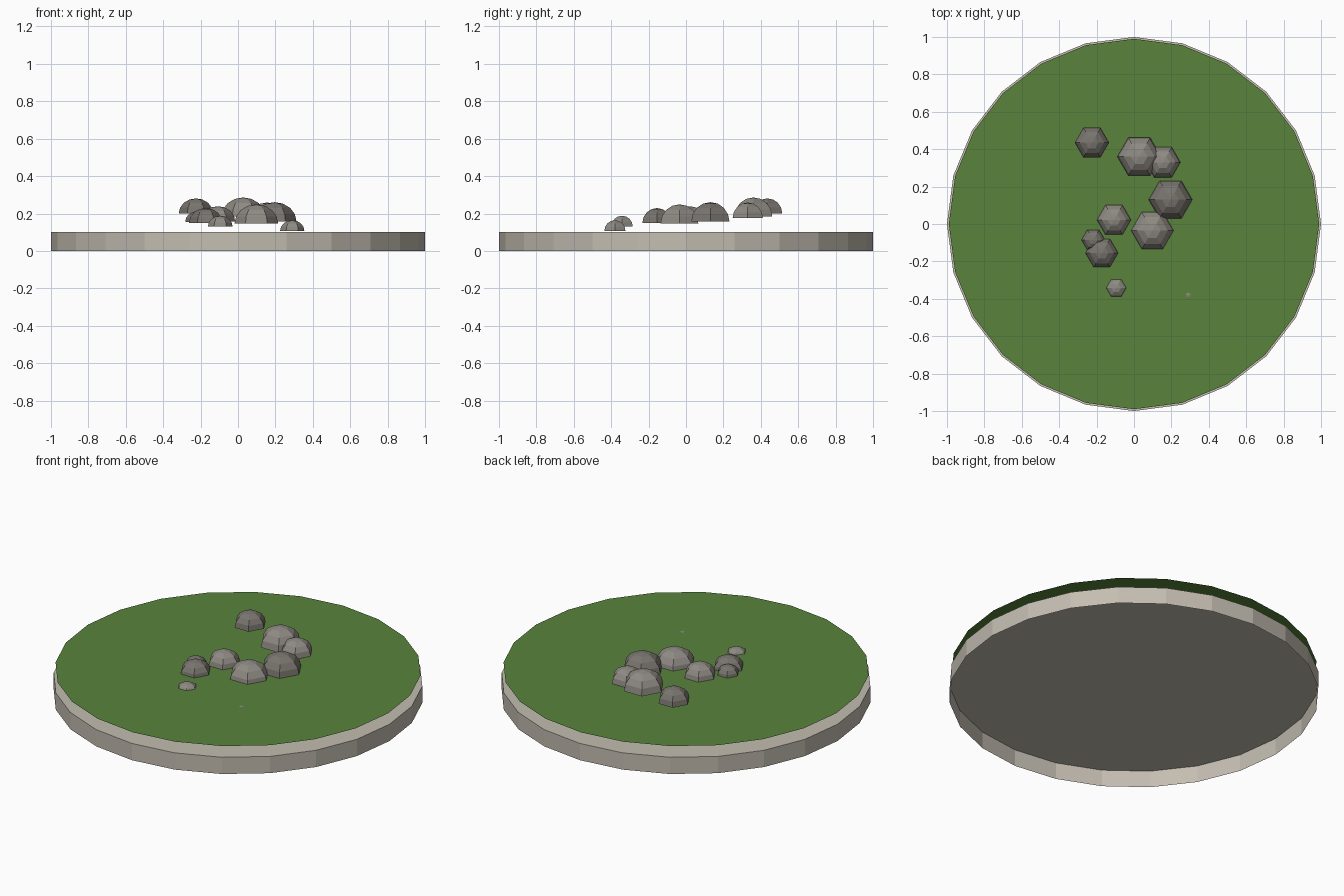
import bpy, bmesh
from math import sin, cos, pi

if "Cube" in bpy.data.objects:
    bpy.data.objects.remove(bpy.data.objects["Cube"])


def material(name, rgb):
    m = bpy.data.materials.new(name)
    m.diffuse_color = (*rgb, 1)
    m.use_nodes = True
    m.node_tree.nodes["Principled BSDF"].inputs["Base Color"].default_value = m.diffuse_color
    return m


def add(name, bm, mat):
    me = bpy.data.meshes.new(name)
    bm.to_mesh(me)
    bm.free()
    me.materials.append(mat)
    ob = bpy.data.objects.new(name, me)
    bpy.context.collection.objects.link(ob)
    return ob


def ring(bm, n, r, z):
    return [bm.verts.new((r * cos(2 * pi * i / n), r * sin(2 * pi * i / n), z))
            for i in range(n)]


def band(bm, low, high):
    n = len(low)
    for i in range(n):
        j = (i + 1) % n
        bm.faces.new((low[i], low[j], high[j], high[i]))


stone = material("stone", (0.55, 0.51, 0.44))
grass = material("grass", (0.10, 0.23, 0.045))
light_rock = material("light_rock", (0.27, 0.25, 0.225))
dark_rock = material("dark_rock", (0.19, 0.175, 0.155))

SIDES = 24

# Stone base: wall with a top, open underneath
bm = bmesh.new()
low, high = ring(bm, SIDES, 1, 0), ring(bm, SIDES, 1, 0.1)
band(bm, low, high)
bm.faces.new(high)
add("stone_base", bm, stone)

# Thin grass sheet hovering just above the base
bm = bmesh.new()
bm.faces.new(ring(bm, SIDES, 0.99, 0.162))
add("grass_disc", bm, grass)


# Rocks: six-sided open domes, slightly flattened
def rock(name, x, y, z, r, mat, rings=4, flat=0.88):
    bm = bmesh.new()
    prev = ring(bm, 6, r, 0)
    for k in range(1, rings):
        a = pi / 2 * k / rings
        cur = ring(bm, 6, r * cos(a), r * flat * sin(a))
        band(bm, prev, cur)
        prev = cur
    top = bm.verts.new((0, 0, r * flat))
    for i in range(6):
        bm.faces.new((prev[i], prev[(i + 1) % 6], top))
    add(name, bm, mat).location = (x, y, z)


L, D = light_rock, dark_rock
rocks = [
    (-0.225, 0.435, 0.200, 0.092, D),
    (0.028, 0.360, 0.183, 0.117, L),
    (0.155, 0.330, 0.177, 0.093, L),
    (0.195, 0.130, 0.157, 0.118, D),
    (0.098, -0.035, 0.146, 0.117, L),
    (-0.107, 0.022, 0.158, 0.092, L),
    (-0.218, -0.085, 0.156, 0.064, D),
    (-0.172, -0.155, 0.150, 0.090, D),
    (-0.095, -0.342, 0.130, 0.066, L),
    (0.290, -0.380, 0.107, 0.065, L),
]
for i, (x, y, z, r, mat) in enumerate(rocks, 1):
    rock(f"rock_{i}", x, y, z, r, mat)
